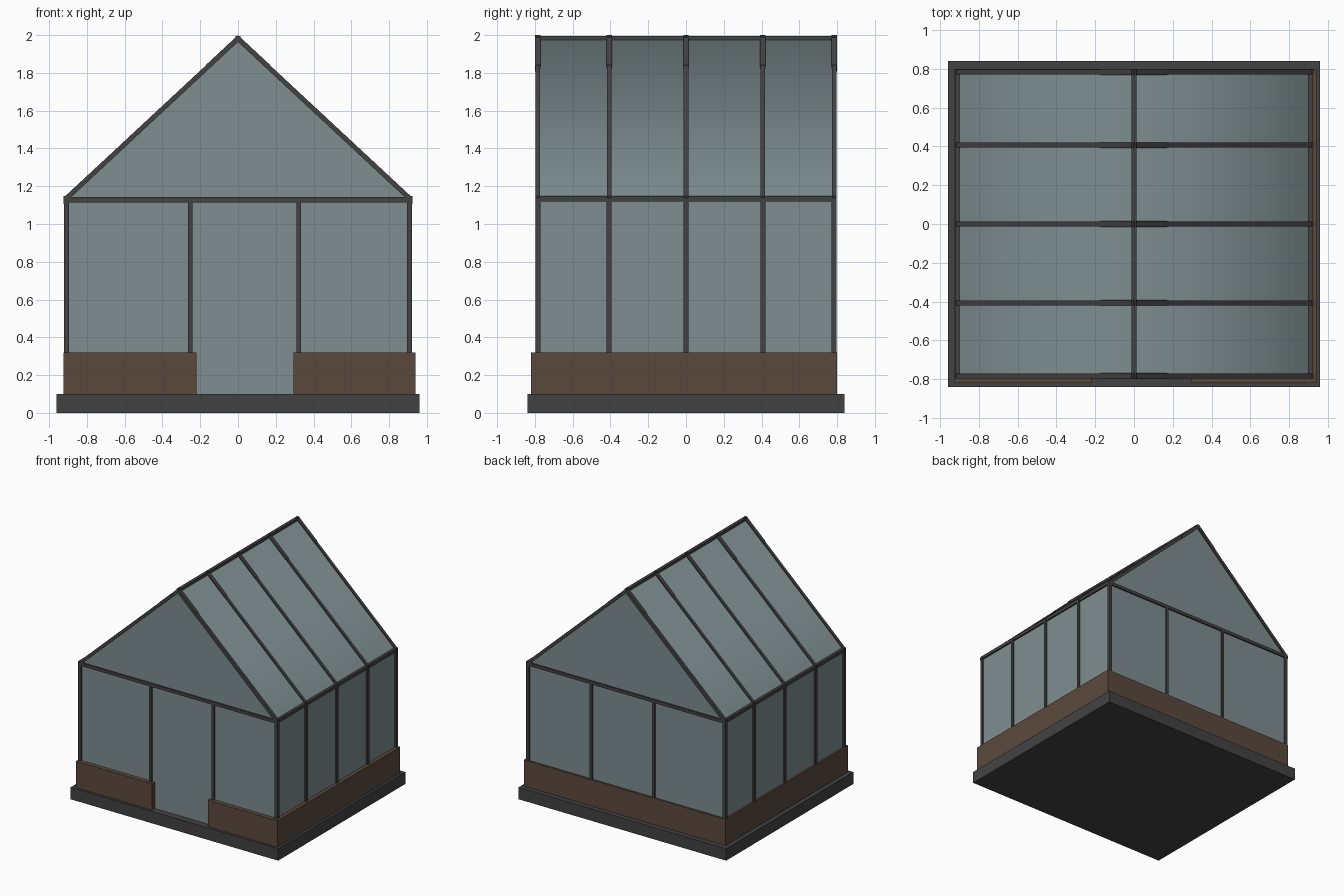
import bpy

if "Cube" in bpy.data.objects:
    bpy.data.objects.remove(bpy.data.objects["Cube"])


def material(name, rgb):
    m = bpy.data.materials.new(name)
    m.diffuse_color = (*rgb, 1)
    m.use_nodes = True
    m.node_tree.nodes["Principled BSDF"].inputs["Base Color"].default_value = m.diffuse_color
    return m


STONE = material("dark_stone", (0.055, 0.055, 0.055))
FRAME = material("frame_metal", (0.055, 0.055, 0.055))
BRICK = material("brown_brick", (0.105, 0.066, 0.045))
GLASS = material("pane_glass", (0.21, 0.27, 0.28))


def mesh(name, verts, faces, mat):
    me = bpy.data.meshes.new(name)
    me.from_pydata(verts, [], faces)
    me.materials.append(mat)
    ob = bpy.data.objects.new(name, me)
    bpy.context.collection.objects.link(ob)
    return ob


def prism(name, profile, y0, y1, mat):
    """Extrude an x-z profile (counter-clockwise from the front) along y."""
    n = len(profile)
    verts = [(x, y, z) for y in (y0, y1) for x, z in profile]
    faces = [tuple(range(n)), tuple(range(2 * n - 1, n - 1, -1))]
    faces += [(i, i + n, (i + 1) % n + n, (i + 1) % n) for i in range(n)]
    return mesh(name, verts, faces, mat)


def box(name, x0, x1, y0, y1, z0, z1, mat):
    return prism(name, [(x0, z0), (x1, z0), (x1, z1), (x0, z1)], y0, y1, mat)


SLOPE = (2.0 - 1.14) / 0.925


def chevron(name, half, top, depth, y, width):
    """Pair of rafters meeting at the ridge."""
    low = top - half * SLOPE
    half_in = half - 0.001
    profile = [(-half, low), (-half_in, low - depth), (0, top - depth),
               (half_in, low - depth), (half, low), (0, top)]
    return prism(name, profile, y - width / 2, y + width / 2, FRAME)


# Foundation slab
box("foundation", -0.96, 0.96, -0.84, 0.84, 0, 0.10, STONE)

# Low brick walls with a gap for the doorway
box("brick_front_left", -0.925, -0.22, -0.82, -0.775, 0.10, 0.32, BRICK)
box("brick_front_right", 0.295, 0.94, -0.82, -0.775, 0.10, 0.32, BRICK)
box("brick_back", -0.925, 0.94, 0.755, 0.80, 0.10, 0.32, BRICK)
box("brick_left", -0.925, -0.88, -0.775, 0.755, 0.10, 0.32, BRICK)
box("brick_right", 0.895, 0.94, -0.775, 0.755, 0.10, 0.32, BRICK)

# Glass walls, gables and smooth-shaded roof sheet
EAVE, APEX, GX, GY = 1.13, 1.98, 0.91, 0.784
gable = [(-GX, 0.10), (GX, 0.10), (GX, EAVE), (0, APEX), (-GX, EAVE)]
prism("glass_front", gable, -GY, -GY + 0.01, GLASS)
prism("glass_back", gable, GY - 0.01, GY, GLASS)
for side, s in (("left", -1), ("right", 1)):
    xs = sorted((s * GX, s * (GX - 0.01)))
    box("glass_" + side, *xs, -GY, GY, 0.10, EAVE, GLASS)
roof = mesh("glass_roof",
            [(x, y, z) for x, z in ((-GX, EAVE + 0.008), (0, APEX + 0.006), (GX, EAVE + 0.008))
             for y in (-GY, GY)],
            [(0, 2, 3, 1), (2, 4, 5, 3)], GLASS)
for p in roof.data.polygons:
    p.use_smooth = True

# Side posts and rafters at each bay, with a slightly wider ridge joint
for i, y in enumerate((-0.784, -0.407, 0, 0.407, 0.784)):
    for side, s in (("left", -1), ("right", 1)):
        xs = sorted((s * 0.896, s * 0.922))
        box(f"post_{side}_{i}", *xs, y - 0.013, y + 0.013, 0.10, 1.14, FRAME)
    chevron(f"rafter_{i}", 0.925, 1.998, 0.034, y, 0.024)
    chevron(f"ridge_joint_{i}", 0.17, 2.0, 0.034, y, 0.029)

# Front and back mullions and cross beams
for end, y in (("front", -0.784), ("back", 0.784)):
    for i, x in enumerate((-0.254, 0.322)):
        # front mullions stop on the brick beside the doorway
        box(f"mullion_{end}_{i}", x - 0.012, x + 0.012, y - 0.012, y + 0.012,
            0.30, 1.13, FRAME)
    box("beam_" + end, -0.92, 0.92, y - 0.012, y + 0.012, 1.115, 1.142, FRAME)

# Eave beams and ridge beam
for side, s in (("left", -1), ("right", 1)):
    xs = sorted((s * 0.897, s * 0.923))
    box("eave_" + side, *xs, -0.796, 0.796, 1.12, 1.147, FRAME)
box("ridge_beam", -0.013, 0.013, -0.796, 0.796, 1.968, 1.996, FRAME)
